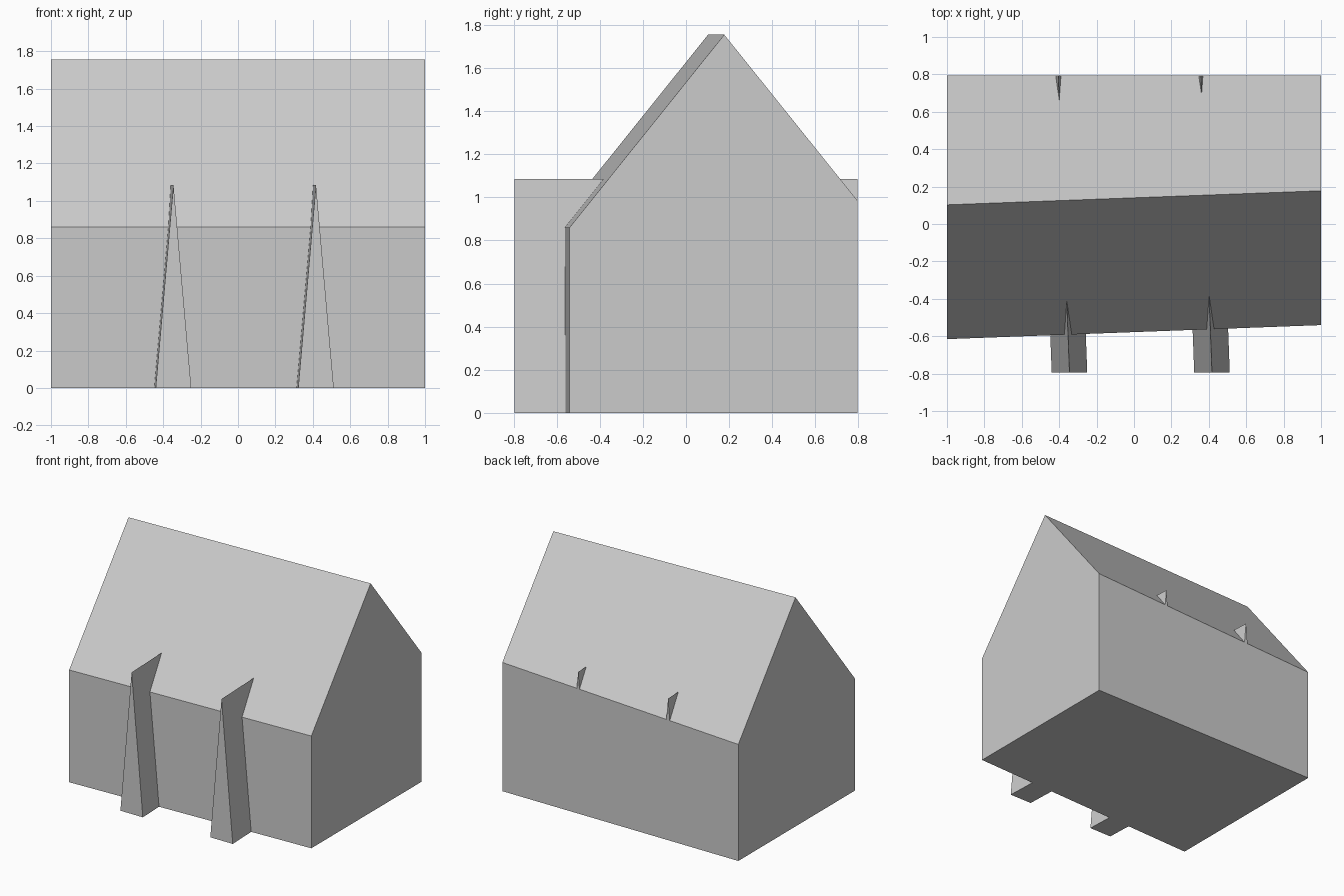
import bpy
import bmesh

cube = bpy.data.objects.get("Cube")
if cube:
    bpy.data.objects.remove(cube, do_unlink=True)

GREY = (0.6, 0.6, 0.6, 1)
stone = bpy.data.materials.new("light_grey")
stone.use_nodes = True
stone.diffuse_color = GREY
stone.node_tree.nodes["Principled BSDF"].inputs["Base Color"].default_value = GREY


def loft(name, start, end):
    """Solid between two matching end outlines."""
    bm = bmesh.new()
    a = [bm.verts.new(p) for p in start]
    b = [bm.verts.new(p) for p in end]
    bm.faces.new(a)
    bm.faces.new(b[::-1])
    for i in range(len(a)):
        j = (i + 1) % len(a)
        bm.faces.new((a[i], b[i], b[j], a[j]))
    bmesh.ops.recalc_face_normals(bm, faces=bm.faces)
    mesh = bpy.data.meshes.new(name)
    bm.to_mesh(mesh)
    bm.free()
    mesh.materials.append(stone)
    obj = bpy.data.objects.new(name, mesh)
    bpy.context.collection.objects.link(obj)
    return obj


BACK = 0.795     # flat back wall, also the front reach of the buttresses
SKEW = 0.0375    # slight turn of the house and buttresses
SLOPE = 1.245    # roof pitch
RIDGE = 1.755


# Gabled house, turned slightly and sliced flat along the back
def gable(x):
    ridge_y = 0.14 + SKEW * x
    front_y = ridge_y - 0.718
    eave = RIDGE - SLOPE * (BACK - ridge_y)
    return [(x, front_y, 0), (x, front_y, 0.86), (x, ridge_y, RIDGE),
            (x, BACK, eave), (x, BACK, 0)]


loft("gabled_house", gable(-1), gable(1))


# Tapered buttresses running through the house and poking out of the back roof
def wedge(x, y):
    x -= SKEW * (y + BACK)
    return [(x - 0.095, y, 0), (x + 0.095, y, 0), (x, y, 1.085)]


for name, x in (("right_buttress", -0.345), ("left_buttress", 0.417)):
    loft(name, wedge(x, -BACK), wedge(x, BACK))
